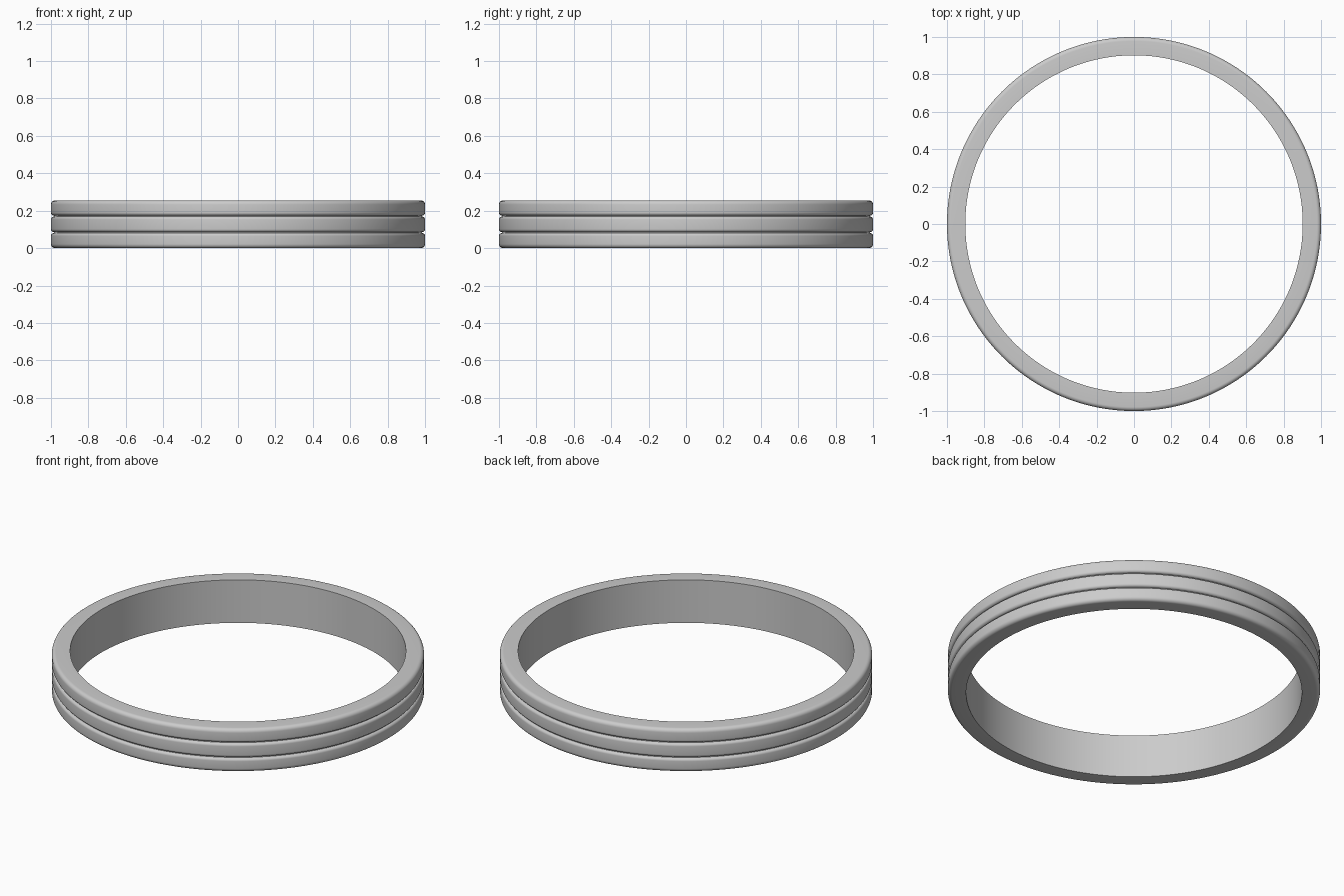
import bpy, bmesh, math

if "Cube" in bpy.data.objects:
    bpy.data.objects.remove(bpy.data.objects["Cube"])

R_OUT, R_IN, HEIGHT = 1.0, 0.902, 0.255
GROOVES = (0.0835, 0.1715)      # heights of the two grooves
GAP, DEPTH, FILLET = 0.005, 0.016, 0.016
EDGE = 0.022                    # rounding of the outer rims
SEGMENTS = 192


def arc(cx, cz, r, a0, a1, n=6):
    """Points of a circular arc in the (radius, height) plane."""
    angles = [math.radians(a0 + (a1 - a0) * i / n) for i in range(n + 1)]
    return [(cx + r * math.cos(a), cz + r * math.sin(a)) for a in angles]


# Cross-section: flat inside, three softly rounded bands outside
profile = [(R_IN, 0)] + arc(R_OUT - EDGE, EDGE, EDGE, -90, 0)
for z in GROOVES:
    low, high = z - GAP / 2, z + GAP / 2
    profile += arc(R_OUT - FILLET, low - FILLET, FILLET, 0, 90)
    profile += arc(R_OUT - FILLET, high + FILLET, FILLET, -90, 0)
profile += arc(R_OUT - EDGE, HEIGHT - EDGE, EDGE, 0, 90) + [(R_IN, HEIGHT)]

# Revolve the cross-section into the ring band
bm = bmesh.new()
rings = []
for s in range(SEGMENTS):
    a = 2 * math.pi * s / SEGMENTS
    rings.append([bm.verts.new((r * math.cos(a), r * math.sin(a), z)) for r, z in profile])
n = len(profile)
for s in range(SEGMENTS):
    a, b = rings[s], rings[(s + 1) % SEGMENTS]
    for i in range(n):
        j = (i + 1) % n
        bm.faces.new((a[i], b[i], b[j], a[j]))
bmesh.ops.recalc_face_normals(bm, faces=bm.faces)
mesh = bpy.data.meshes.new("ring_band")
bm.to_mesh(mesh)
bm.free()

ring = bpy.data.objects.new("ring_band", mesh)
bpy.context.collection.objects.link(ring)
bpy.context.view_layer.objects.active = ring
ring.select_set(True)
bpy.ops.object.shade_smooth_by_angle(angle=math.radians(35))
